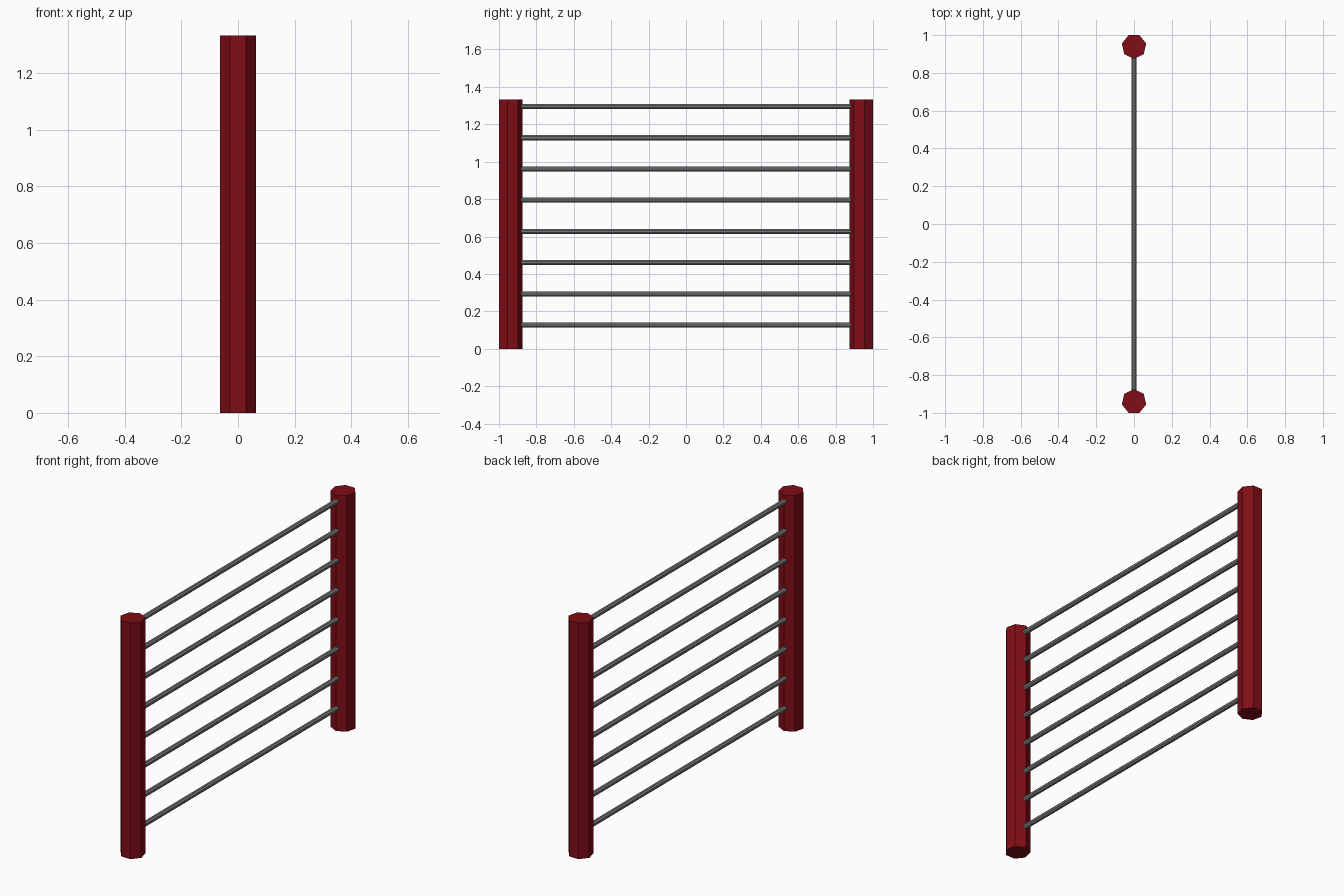
import bpy
import math
from mathutils import Matrix

if "Cube" in bpy.data.objects:
    bpy.data.objects.remove(bpy.data.objects["Cube"])

HEIGHT = 1.333
POST_R = 0.066
POST_Y = 1 - POST_R * math.cos(math.pi / 7)   # outer flat face lies on y = 1
ROD_R = 0.0145
ROD_END = POST_Y - POST_R + 0.008
ROD_COUNT = 8
ROD_Z0, ROD_Z1 = 0.127, 1.295


def material(name, color):
    mat = bpy.data.materials.new(name)
    mat.diffuse_color = (*color, 1)
    mat.use_nodes = True
    mat.node_tree.nodes["Principled BSDF"].inputs["Base Color"].default_value = mat.diffuse_color
    return mat


def prism(name, sides, radius, length, transform, spin, mat):
    bpy.ops.mesh.primitive_cylinder_add(vertices=sides, radius=radius, depth=length)
    obj = bpy.context.object
    obj.name = name
    obj.data.transform(transform @ Matrix.Rotation(spin, 4, 'Z'))
    obj.data.materials.append(mat)
    return obj


red = material("post_red", (0.22, 0.004, 0.008))
steel = material("rod_grey", (0.2, 0.2, 0.2))

# Seven-sided end posts, each with a corner pointing at the rods
for name, side, spin in (("front_post", -1, 0), ("back_post", 1, math.pi)):
    place = Matrix.Translation((0, side * POST_Y, HEIGHT / 2))
    prism(name, 7, POST_R, HEIGHT, place, spin, red)

# Evenly spaced horizontal rods
for i in range(ROD_COUNT):
    z = ROD_Z0 + (ROD_Z1 - ROD_Z0) * i / (ROD_COUNT - 1)
    place = Matrix.Translation((0, 0, z)) @ Matrix.Rotation(math.pi / 2, 4, 'X')
    prism(f"rod_{i + 1}", 8, ROD_R, 2 * ROD_END, place, math.pi / 8, steel)
